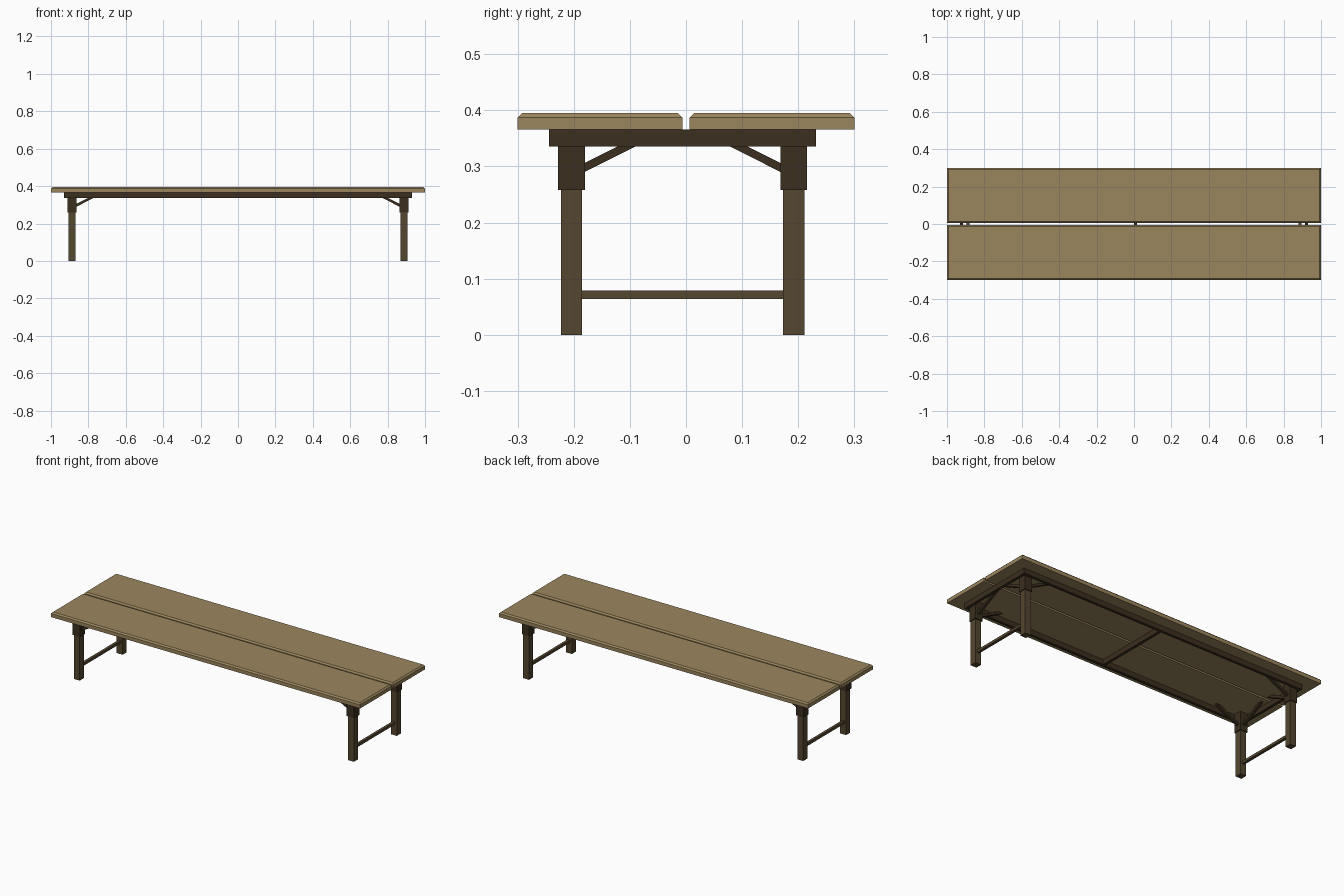
import bpy, bmesh
from mathutils import Vector

if "Cube" in bpy.data.objects:
    bpy.data.objects.remove(bpy.data.objects["Cube"])


def material(name, color):
    m = bpy.data.materials.new(name)
    m.diffuse_color = (*color, 1)
    m.use_nodes = True
    m.node_tree.nodes["Principled BSDF"].inputs["Base Color"].default_value = m.diffuse_color
    return m


PLANK = material("light_wood", (0.33, 0.24, 0.11))
LEG = material("leg_wood", (0.09, 0.062, 0.03))
FRAME = material("dark_wood", (0.043, 0.028, 0.014))


def add_object(name, bm, mat):
    bmesh.ops.recalc_face_normals(bm, faces=bm.faces)
    mesh = bpy.data.meshes.new(name)
    bm.to_mesh(mesh)
    bm.free()
    mesh.materials.append(mat)
    obj = bpy.data.objects.new(name, mesh)
    bpy.context.collection.objects.link(obj)
    return obj


def box(name, lo, hi, mat, chamfer=0):
    """Box between two corners, optionally tapered in near its top face."""
    lo, hi = Vector(lo), Vector(hi)
    bm = bmesh.new()
    bmesh.ops.create_cube(bm, size=1)
    for v in bm.verts:
        v.co = (lo + hi) / 2 + v.co * (hi - lo)
    if chamfer:
        edges = [e for e in bm.edges if all(v.co.z > hi.z - 1e-5 for v in e.verts)]
        bmesh.ops.bevel(bm, geom=edges, offset=chamfer, segments=1, affect='EDGES')
    return add_object(name, bm, mat)


def brace(name, start, direction, side):
    """Slanted strut from a socket face up to the underside of the top."""
    start, d, s = Vector(start), Vector(direction), Vector(side)
    up = Vector((0, 0, 1))
    profile = [(-0.005, 0.288), (0.15, 0.366), (0.119, 0.366), (-0.005, 0.304)]
    bm = bmesh.new()
    rings = [[bm.verts.new(start + d * u + up * z + s * w) for u, z in profile]
             for w in (-0.008, 0.008)]
    bm.faces.new(rings[0])
    bm.faces.new(rings[1])
    for i in range(4):
        j = (i + 1) % 4
        bm.faces.new((rings[0][i], rings[0][j], rings[1][j], rings[1][i]))
    return add_object(name, bm, FRAME)


# Two table planks with chamfered top edges
box("front_plank", (-1, -0.3, 0.366), (1, -0.006, 0.395), PLANK, 0.008)
box("back_plank", (-1, 0.006, 0.366), (1, 0.3, 0.395), PLANK, 0.008)

# Apron frame below the planks
CY, FX, FY, T = -0.006, 0.93, 0.238, 0.016
Z0, Z1 = 0.336, 0.366
for name, s in (("front", -1), ("back", 1)):
    y = CY + s * (FY - T / 2)
    box(name + "_rail", (-FX, y - T / 2, Z0), (FX, y + T / 2, Z1), FRAME)
for name, x in (("left_rail", -FX + T / 2), ("middle_rail", 0.008), ("right_rail", FX - T / 2)):
    box(name, (x - T / 2, CY - FY + T, Z0), (x + T / 2, CY + FY - T, Z1), FRAME)

# Legs, sockets and corner braces
LX, LY, R, S = 0.887, 0.198, 0.019, 0.024
for xn, sx in (("left", -1), ("right", 1)):
    x = sx * LX
    for yn, sy in (("front", -1), ("back", 1)):
        y = CY + sy * LY
        name = yn + "_" + xn
        box(name + "_leg", (x - R, y - R, 0), (x + R, y + R, 0.27), LEG)
        box(name + "_socket", (x - S, y - S, 0.258), (x + S, y + S, Z1), FRAME)
        brace(name + "_long_brace", (x - sx * S, y, 0), (-sx, 0, 0), (0, 1, 0))
        brace(name + "_cross_brace", (x, y - sy * S, 0), (0, -sy, 0), (1, 0, 0))
    # Low stretcher joining each pair of legs
    box(xn + "_stretcher", (x - 0.008, CY - LY + R, 0.064),
        (x + 0.008, CY + LY - R, 0.079), LEG)
